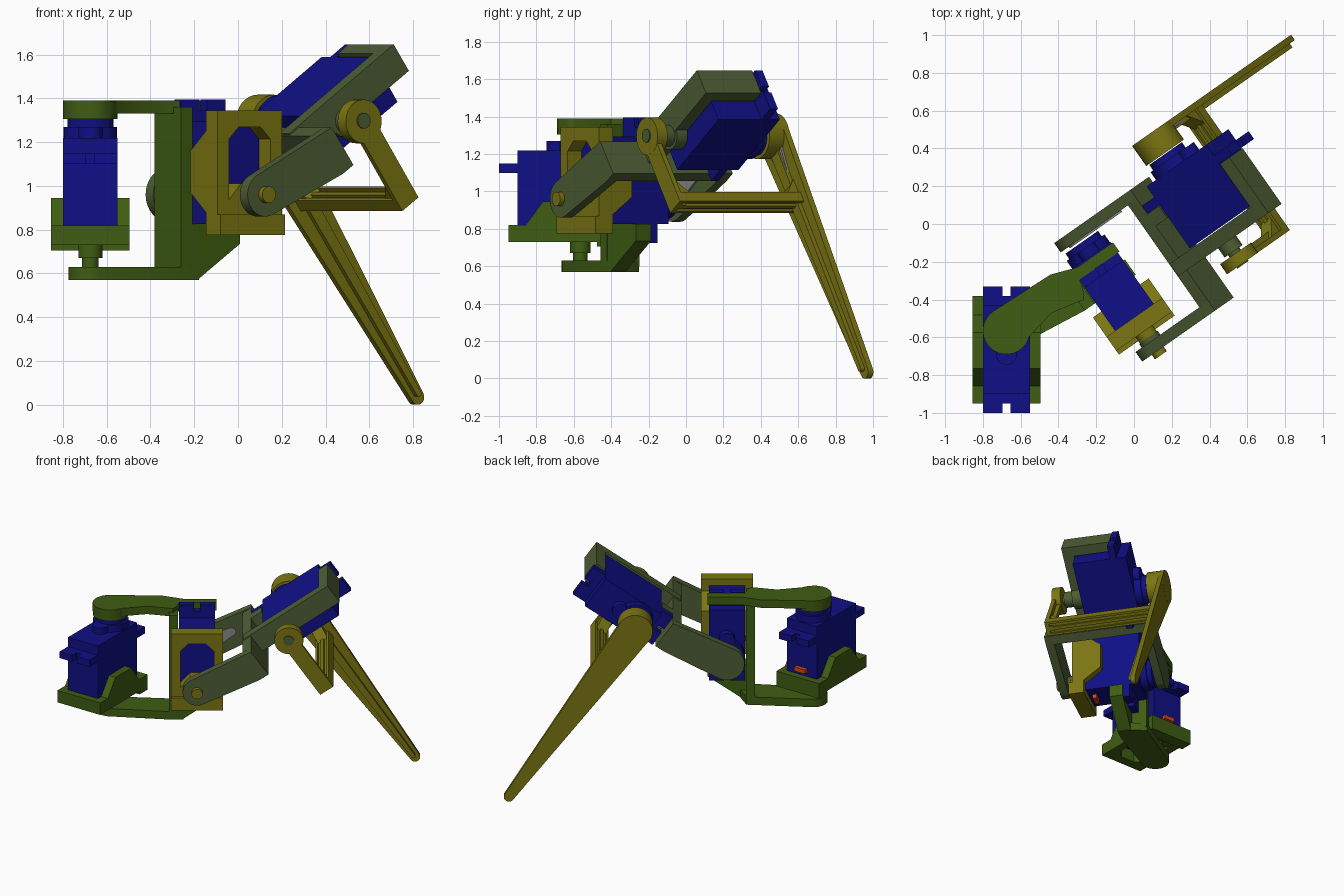
import bpy, bmesh
from math import radians, sin, cos, pi
from mathutils import Vector, Matrix
from mathutils.geometry import convex_hull_2d

if "Cube" in bpy.data.objects:
    bpy.data.objects.remove(bpy.data.objects["Cube"])


def material(name, r, g, b):
    m = bpy.data.materials.new(name)
    m.diffuse_color = (r, g, b, 1)
    m.use_nodes = True
    m.node_tree.nodes["Principled BSDF"].inputs["Base Color"].default_value = m.diffuse_color
    return m


BLUE = material("blue", .005, .005, .24)
GREEN = material("green", .05, .11, .006)
SAGE = material("sage", .075, .11, .035)
OLIVE = material("olive", .20, .18, .006)
GREY = material("grey", .25, .25, .25)
ORANGE = material("orange", .7, .06, .01)


def frame(o, a, b, c):
    m = Matrix((a, b, c)).transposed().to_4x4()
    m.translation = Vector(o)
    return m


def rect(x0, x1, y0, y1):
    return [(x0, y0), (x1, y0), (x1, y1), (x0, y1)]


def disc(x, y, r, n=32):
    return [(x + r * cos(2 * pi * i / n), y + r * sin(2 * pi * i / n)) for i in range(n)]


def hull(*groups):
    pts = [Vector(p) for g in groups for p in g]
    return [tuple(pts[i]) for i in convex_hull_2d(pts)]


def part(name, mat, M, *pieces):
    """One object out of extruded profiles: (points, low, high[, local frame])."""
    bm = bmesh.new()
    for pts, lo, hi, *loc in pieces:
        T = M @ loc[0] if loc else M
        low = [bm.verts.new(T @ Vector((x, y, lo))) for x, y in pts]
        top = [bm.verts.new(T @ Vector((x, y, hi))) for x, y in pts]
        bm.faces.new(low[::-1])
        bm.faces.new(top)
        for i in range(len(pts)):
            j = (i + 1) % len(pts)
            bm.faces.new((low[i], low[j], top[j], top[i]))
    bmesh.ops.recalc_face_normals(bm, faces=bm.faces)
    for f in bm.faces:
        f.smooth = True
    for e in bm.edges:
        e.smooth = e.calc_face_angle(pi) < radians(30)
    me = bpy.data.meshes.new(name)
    bm.to_mesh(me)
    bm.free()
    me.materials.append(mat)
    bpy.context.collection.objects.link(bpy.data.objects.new(name, me))


# joint frames: hip yaw, then the leg plane, femur pitch and knee
X, Y, Z = Vector((1, 0, 0)), Vector((0, 1, 0)), Vector((0, 0, 1))
yaw, pitch = radians(35), radians(35)
P0 = Vector((-.675, -.565, 0))
u, v = Vector((cos(yaw), sin(yaw), 0)), Vector((-sin(yaw), cos(yaw), 0))
f, n = cos(pitch) * u + sin(pitch) * Z, -sin(pitch) * u + cos(pitch) * Z
g, h = .568 * u - .823 * Z, .823 * u + .568 * Z
hip = P0 + .595 * u + .96 * Z
knee = P0 + 1.228 * u + 1.295 * Z
PLAN = frame(P0, u, v, Z)
SIDE = frame(P0, u, Z, v)
FEMUR = frame(hip, f, n, v)
TIBIA = frame(knee, g, h, v)
SERVOS = {
    "hip_turn": frame(P0 + .82 * Z, X, Y, Z),
    "hip_lift": frame(hip - .33 * v, u, -Z, v),
    "knee": frame(knee - .2 * v, n, -f, v),
}

# servo motors: case, notched ears, gear bump, horn, cable plug
for name, M in SERVOS.items():
    ears = [(-.125, -.435), (-.02, -.435), (-.02, -.385), (.02, -.385), (.02, -.435), (.125, -.435),
            (.125, .235), (.02, .235), (.02, .185), (-.02, .185), (-.02, .235), (-.125, .235)]
    part(name + "_servo", BLUE, M,
         (rect(-.125, .125, -.335, .135), 0, .40), (ears, .28, .33),
         (disc(0, 0, .122), .39, .45), (disc(0, -.125, .055), .39, .45), (disc(0, 0, .105), .44, .485))
    part(name + "_cable_plug", ORANGE, M, (rect(-.045, .045, .13, .165), .03, .06))

# servo cradles with side humps and rear pivot pin
YZX = frame((0, 0, 0), Y, Z, X)
for name, mat in (("hip_turn", GREEN), ("hip_lift", OLIVE)):
    hump = [(-.30, -.01), (-.20, .125), (-.01, .125), (.09, -.01)]
    part(name + "_cradle", mat, SERVOS[name],
         (rect(-.18, -.115, -.385, .185), -.09, 0), (rect(.115, .18, -.385, .185), -.09, 0),
         ([(-.12, -.385), (.12, -.385), (.12, -.25), (.06, -.31), (-.06, -.31), (-.12, -.25)], -.09, 0),
         ([(-.12, .185), (-.12, .03), (-.05, -.05), (.05, -.05), (.12, .03), (.12, .185)], -.09, 0),
         (rect(-.18, .18, .09, .185), -.115, -.08),
         (hump, .125, .18, YZX), (hump, -.18, -.125, YZX),
         (disc(0, 0, .055), -.15, -.05), (disc(0, 0, .038), -.245, -.1))

# coxa bracket: top arm, bottom arm, upright and lower wedge
arc = [(.125 * cos(radians(a)), .125 * sin(radians(a))) for a in range(90, 271, 10)]
top_arm = arc + [(.08, -.095), (.25, -.06), (.43, -.1), (.46, -.05), (.47, 0), (.73, 0),
                 (.73, .06), (.5, .06), (.36, .11)]
part("coxa_bracket", GREEN, PLAN,
     (top_arm, 1.33, 1.39), (disc(0, 0, .124), 1.305, 1.389),
     (hull(disc(0, 0, .1), [(.40, .06), (.46, .06), (.5, -.05), (.5, -.15), (.40, -.15)]), .57, .63),
     (rect(.40, .465, -.15, .06), .60, 1.36),
     ([(.41, .58), (.5, .575), (.73, .735), (.73, .825), (.41, .825)], -.149, -.05,
      frame((0, 0, 0), X, Z, Y)))

# femur: two pivot arms, cross plate and knee servo mount
ATB = frame((0, 0, 0), X, Z, Y)
part("femur_bracket", SAGE, FEMUR,
     (hull(disc(0, 0, .1), [(.40, .04), (.48, .04), (.48, -.17), (.41, -.17)]), -.546, -.484),
     (hull(disc(0, 0, .122), [(.40, .04), (.48, .04), (.48, -.17), (.41, -.17)]), .175, .235),
     (rect(.41, .48, -.17, .04), -.54, .23),
     (rect(.42, 1.13, -.10, .048), -.285, -.205),
     (hull(disc(.711, -.085, .075), [(.62, -.02), (.80, -.02)]), -.28, -.21),
     (rect(1.055, 1.13, -.10, .048), -.28, .075),
     (rect(.47, .57, -.10, .04), 0, .078),
     (disc(.711, -.085, .058), -.345, -.25), (disc(.711, -.085, .036), -.432, -.3),
     (disc(0, 0, .06), -.49, -.46))
part("femur_horn", GREY, FEMUR, (hull(disc(0, 0, .07), disc(.27, -.03, .03)), .165, .178))

# tibia: tapered foot leg, short rear arm, channelled cross bar with gussets
end = 1.531
bar = (-.42, .41)
part("tibia_leg", OLIVE, TIBIA,
     (disc(0, 0, .122), .29, .42),
     (hull(disc(0, 0, .12), disc(end, 0, .035)), .385, .4195),
     (hull(disc(.1, 0, .035), disc(end - .02, 0, .014)), .36, .39),
     (disc(0, 0, .1), -.425, -.36),
     (rect(0, .46, -.055, .055), -.424, -.395), (rect(.05, .46, -.018, .018), -.40, -.365),
     (rect(.415, .445, -.05, .05), *bar),
     (rect(.40, .46, .038, .055), *bar), (rect(.40, .46, -.055, -.038), *bar),
     (rect(.40, .46, -.012, .012), *bar),
     ([(.30, -.40), (.41, -.40), (.41, -.31)], -.04, .04, ATB),
     ([(.30, .39), (.41, .39), (.41, .30)], -.04, .04, ATB))
part("tibia_horn", GREY, TIBIA, (hull(disc(0, 0, .07), disc(.27, 0, .03)), .372, .388))
